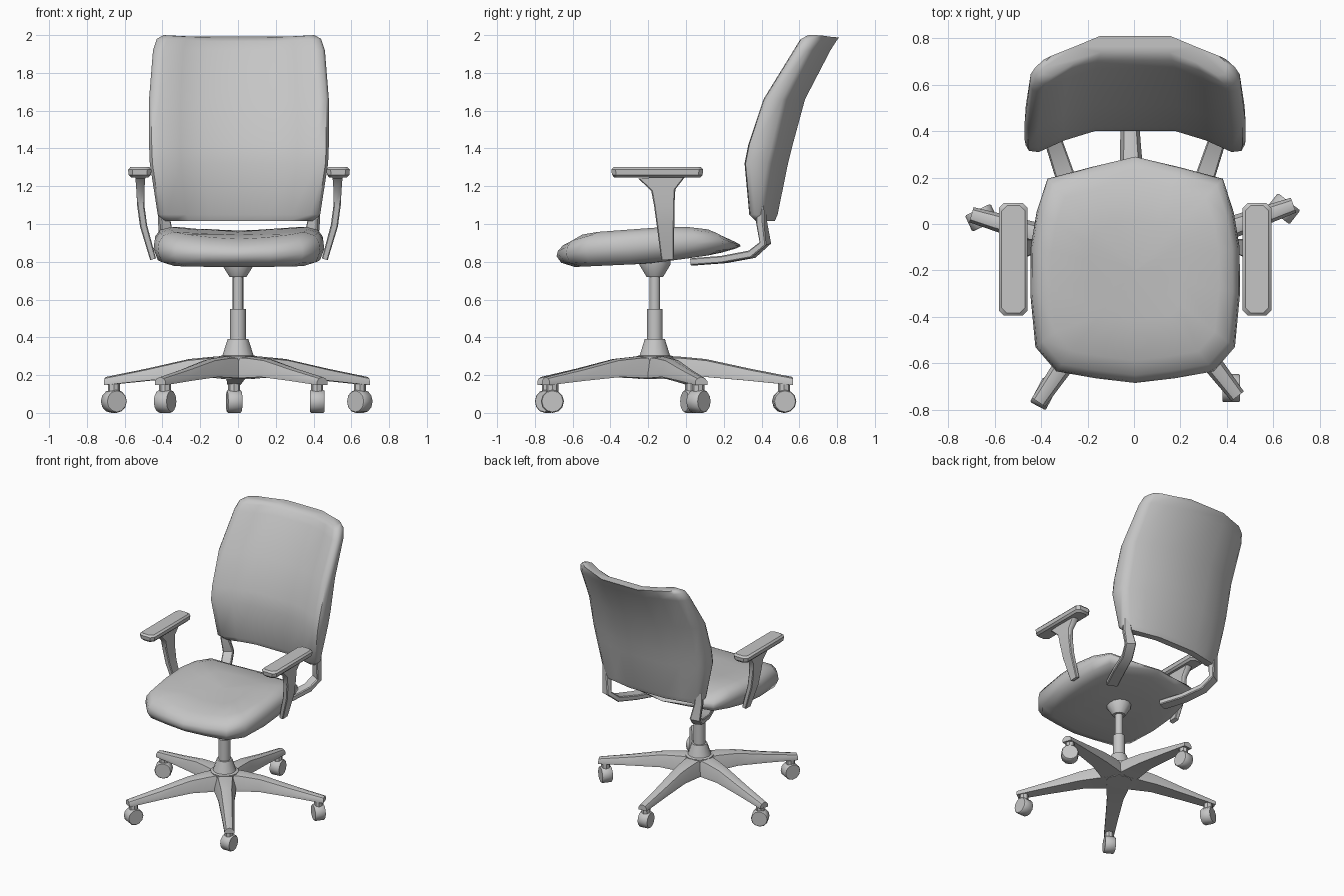
import bpy, bmesh, math
from mathutils import Vector, Matrix

if "Cube" in bpy.data.objects:
    bpy.data.objects.remove(bpy.data.objects["Cube"], do_unlink=True)

grey = bpy.data.materials.new("light_grey")
grey.use_nodes = True
grey.diffuse_color = (0.56, 0.56, 0.56, 1)
grey.node_tree.nodes["Principled BSDF"].inputs["Base Color"].default_value = (0.56, 0.56, 0.56, 1)

AXIS = Vector((0, -0.165, 0))   # centre of the pedestal
MID = 0.005                     # mirror plane of the upper parts


def finish(name, bm, angle=35):
    bmesh.ops.remove_doubles(bm, verts=bm.verts, dist=0.0005)
    bmesh.ops.recalc_face_normals(bm, faces=bm.faces)
    mesh = bpy.data.meshes.new(name)
    bm.to_mesh(mesh)
    bm.free()
    obj = bpy.data.objects.new(name, mesh)
    obj.data.materials.append(grey)
    bpy.context.collection.objects.link(obj)
    bpy.ops.object.select_all(action='DESELECT')
    obj.select_set(True)
    bpy.context.view_layer.objects.active = obj
    bpy.ops.object.shade_smooth_by_angle(angle=math.radians(angle))
    return obj


def loft(name, rings, angle=35):
    """Skin closed rings of equal length and cap both ends."""
    bm = bmesh.new()
    loops = [[bm.verts.new(p) for p in ring] for ring in rings]
    n = len(loops[0])
    for a, b in zip(loops, loops[1:]):
        for i in range(n):
            j = (i + 1) % n
            bm.faces.new((a[i], a[j], b[j], b[i]))
    bm.faces.new(loops[0])
    bm.faces.new(loops[-1])
    return finish(name, bm, angle)


def circle(radius, z, centre=AXIS, n=14):
    return [centre + Vector((radius * math.cos(math.tau * i / n),
                             radius * math.sin(math.tau * i / n), z)) for i in range(n)]


def interp(table, x):
    for (x0, y0), (x1, y1) in zip(table, table[1:]):
        if x <= x1:
            t = max(0, (x - x0) / (x1 - x0))
            return y0 + (y1 - y0) * t
    return table[-1][1]


def sweep(name, path, sizes, side, angle=40):
    """Sweep a chamfered rectangle along a path; side is the width direction."""
    path = [Vector(p) for p in path]
    rings = []
    for i, p in enumerate(path):
        tangent = (path[min(i + 1, len(path) - 1)] - path[max(i - 1, 0)]).normalized()
        u = (side - tangent * side.dot(tangent)).normalized()
        v = tangent.cross(u)
        w, h = sizes[i]
        c = min(w, h) * 0.3
        corners = [(w, h - c), (w - c, h), (c - w, h), (-w, h - c),
                   (-w, c - h), (c - w, -h), (w - c, -h), (w, c - h)]
        rings.append([p + u * a + v * b for a, b in corners])
    return loft(name, rings, angle)


# Pedestal: hub, gas lift and seat mount
loft("hub", [circle(0.09, 0.18), circle(0.1, 0.3), circle(0.082, 0.305), circle(0.055, 0.39)])
loft("lift_sleeve", [circle(0.042, 0.38), circle(0.042, 0.55)])
loft("lift_piston", [circle(0.028, 0.54), circle(0.028, 0.74)])
loft("seat_mount", [circle(0.045, 0.72), circle(0.085, 0.785), circle(0.085, 0.82)])

# Five legs with casters, each caster swivelled to its own heading
LEG = [(0, 0.085, 0.3, 0.18), (0.13, 0.075, 0.298, 0.185), (0.27, 0.058, 0.285, 0.19),
       (0.5, 0.045, 0.235, 0.17), (0.73, 0.034, 0.19, 0.147)]
for k, heading in enumerate((97, 25, 242, 90, 142)):
    turn = math.radians(91.7 + 72 * k)
    place = Matrix.Translation(AXIS) @ Matrix.Rotation(turn, 4, 'Z')
    rings = []
    for r, w, top, low in LEG:
        shape = [(-w, low), (-w, low + 0.02), (-w * 0.65, top - 0.008), (0, top),
                 (w * 0.65, top - 0.008), (w, low + 0.02), (w, low)]
        rings.append([place @ Vector((r, y, z)) for y, z in shape])
    loft(f"leg_{k + 1}", rings)

    pivot = place @ Vector((0.685, 0, 0))
    loft(f"caster_stem_{k + 1}", [circle(0.032, 0.09, pivot, 8), circle(0.032, 0.16, pivot, 8)])
    roll = Matrix.Translation(pivot + Vector((0, 0, 0.061))) @ Matrix.Rotation(math.radians(heading), 4, 'Z')
    wheel = []
    for y, r in ((-0.038, 0.056), (-0.032, 0.061), (0.032, 0.061), (0.038, 0.056)):
        wheel.append([roll @ Vector((r * math.cos(math.tau * i / 12), y, r * math.sin(math.tau * i / 12)))
                      for i in range(12)])
    loft(f"caster_wheel_{k + 1}", wheel, 50)

# Seat cushion: one plan outline shrunk through several levels
TOP = [(-0.69, 0.89), (-0.54, 0.935), (-0.3, 0.95), (-0.03, 0.97), (0.14, 0.955), (0.28, 0.905)]
LOW = [(-0.69, 0.785), (-0.6, 0.772), (-0.2, 0.79), (0.1, 0.83), (0.28, 0.868)]
half = [(0.17, -0.665), (0.34, -0.635), (0.43, -0.53), (0.452, -0.3), (0.45, -0.1),
        (0.425, 0.05), (0.378, 0.195), (0.19, 0.245)]
outline = [(0, -0.685)] + half + [(0, 0.29)] + [(-x, y) for x, y in reversed(half)]
rings = []
for scale, level in ((0.02, 0), (0.45, 0), (0.8, 0), (0.95, 0.12), (1, 0.42), (0.985, 0.68),
                     (0.93, 0.88), (0.8, 1), (0.45, 1), (0.02, 1)):
    ring = []
    for x, y in outline:
        x, y = x * scale, -0.2 + (y + 0.2) * scale
        low, top = interp(LOW, y), interp(TOP, y) + 0.025 * (x / 0.4) ** 2
        ring.append((MID + x, y, low + (top - low) * level))
    rings.append(ring)
loft("seat", rings, 60)

# Backrest: bowed cross-sections of (height, half width, wing front, centre back, bow)
BACK = [(1.015, 0.4, 0.37, 0.47, 0.05), (1.05, 0.43, 0.335, 0.485, 0.07),
        (1.32, 0.472, 0.31, 0.54, 0.09), (1.42, 0.476, 0.33, 0.565, 0.09),
        (1.66, 0.476, 0.41, 0.63, 0.1), (1.92, 0.455, 0.57, 0.765, 0.1),
        (1.965, 0.435, 0.605, 0.795, 0.1), (1.985, 0.4, 0.64, 0.81, 0.1)]
rings = []
for z, w, front, back, bow in BACK:
    section = [(0.37, front + bow), (0.65, front + bow * 0.55), (0.88, front), (0.97, front + 0.005),
               (1, front + 0.03), (0.99, back - bow - 0.02), (0.9, back - bow * 0.85),
               (0.65, back - bow * 0.45), (0.38, back)]
    lift = 0.015 if z > 1.95 else 0
    right = [(w * s, y, z + lift * s * s) for s, y in section]
    ring = right + [(-x, y, h) for x, y, h in reversed(right)]
    rings.append([(MID + x, y, h) for x, y, h in ring])
loft("backrest", rings, 50)

# Mirrored parts: back brackets, arm posts and arm pads
for side, m in (("left", 1), ("right", -1)):
    def at(x, y, z):
        return (MID + m * x, y, z)

    sweep(f"{side}_back_bracket",
          [at(0.23, 0.04, 0.8), at(0.3, 0.2, 0.812), at(0.35, 0.35, 0.84), at(0.38, 0.42, 0.9),
           at(0.395, 0.4, 1.01), at(0.4, 0.4, 1.1)],
          [(0.042, 0.019)] * 2 + [(0.038, 0.02)] * 2 + [(0.03, 0.022), (0.025, 0.02)],
          Vector((1, -0.4 * m, 0)))

    sweep(f"{side}_arm_post",
          [at(0.455, -0.098, 0.815), at(0.505, -0.108, 0.99), at(0.52, -0.115, 1.1),
           at(0.522, -0.12, 1.18), at(0.522, -0.125, 1.25)],
          [(0.033, 0.016), (0.046, 0.019), (0.054, 0.019), (0.064, 0.021), (0.128, 0.026)],
          Vector((0, 1, 0)))

    rings = []
    for inset, z in ((0.016, 1.246), (0.003, 1.26), (0, 1.288), (0.012, 1.301)):
        hx, hy, c = 0.062 - inset, 0.243 - inset, 0.022
        pad = [(hx, hy - c), (hx - c, hy), (c - hx, hy), (-hx, hy - c),
               (-hx, c - hy), (c - hx, -hy), (hx - c, -hy), (hx, c - hy)]
        rings.append([at(0.525 + x, -0.152 + y, z) for x, y in pad])
    loft(f"{side}_arm_pad", rings)
